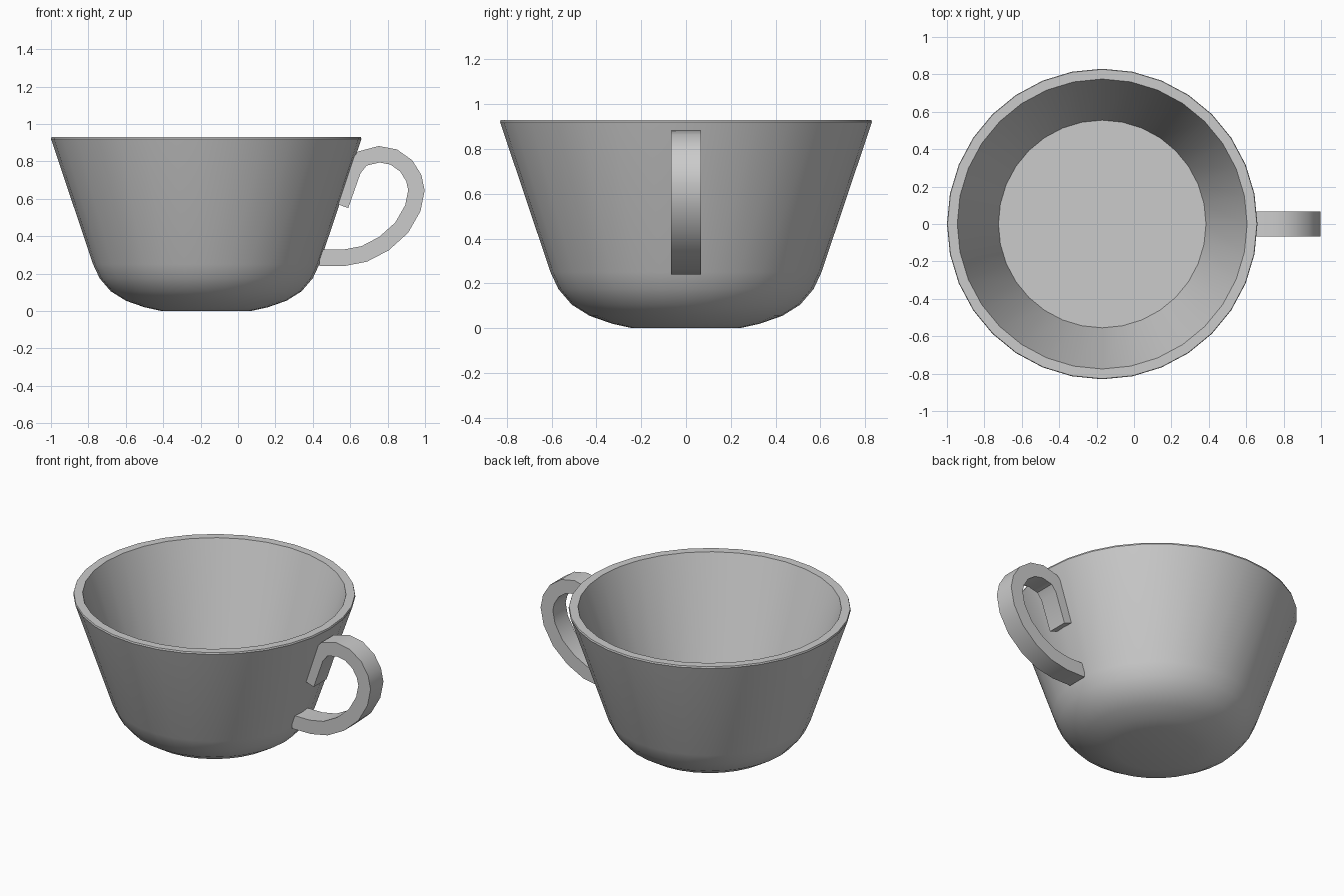
import bpy
import bmesh
from math import radians
from mathutils import Vector

cube = bpy.data.objects.get("Cube")
if cube:
    bpy.data.objects.remove(cube, do_unlink=True)

# One plain glaze colour
glaze = bpy.data.materials.new("light_grey_glaze")
glaze.use_nodes = True
colour = (0.6, 0.6, 0.6, 1)
glaze.diffuse_color = colour
glaze.node_tree.nodes["Principled BSDF"].inputs["Base Color"].default_value = colour


def finish(name, bm, location):
    """Turn a bmesh into a named object with smooth shading and sharp edges."""
    bmesh.ops.recalc_face_normals(bm, faces=bm.faces)
    mesh = bpy.data.meshes.new(name)
    bm.to_mesh(mesh)
    bm.free()
    mesh.materials.append(glaze)
    obj = bpy.data.objects.new(name, mesh)
    bpy.context.collection.objects.link(obj)
    obj.location = location
    bpy.ops.object.select_all(action="DESELECT")
    obj.select_set(True)
    bpy.context.view_layer.objects.active = obj
    bpy.ops.object.shade_smooth_by_angle(angle=radians(30))
    return obj


# Cup body: rounded base, flared wall, flat rim and flat inner floor
profile = [
    (0, 0), (0.24, 0), (0.33, 0.02), (0.43, 0.055), (0.51, 0.105),
    (0.57, 0.175), (0.605, 0.25), (0.83, 0.92), (0.827, 0.93),
    (0.775, 0.93), (0.555, 0.27), (0, 0.27),
]
bm = bmesh.new()
points = [bm.verts.new((radius, 0, height)) for radius, height in profile]
edges = [bm.edges.new(pair) for pair in zip(points, points[1:])]
bmesh.ops.spin(bm, geom=points + edges, cent=(0, 0, 0), axis=(0, 0, 1),
               angle=radians(360), steps=32, use_merge=True)
bmesh.ops.remove_doubles(bm, verts=bm.verts, dist=0.001)
finish("cup_body", bm, (-0.17, 0, 0))

# Handle: flat-sided strap swept along a path from the upper wall to the lower wall
path = [Vector(point) for point in (
    (0.548, 0.565), (0.615, 0.755), (0.665, 0.815), (0.755, 0.838),
    (0.833, 0.823), (0.9, 0.775), (0.94, 0.71), (0.954, 0.645),
    (0.935, 0.55), (0.875, 0.445), (0.78, 0.36), (0.675, 0.305),
    (0.565, 0.284), (0.435, 0.284),
)]
half_thick, half_wide = 0.044, 0.066
bm = bmesh.new()
sections = []
for index, centre in enumerate(path):
    before = path[max(index - 1, 0)]
    after = path[min(index + 1, len(path) - 1)]
    along = (after - before).normalized()
    offset = Vector((-along.y, along.x)) * half_thick
    inner, outer = centre - offset, centre + offset
    corners = ((inner, -half_wide), (outer, -half_wide),
               (outer, half_wide), (inner, half_wide))
    sections.append([bm.verts.new((p.x, y, p.y)) for p, y in corners])
for first, second in zip(sections, sections[1:]):
    for side in range(4):
        following = (side + 1) % 4
        bm.faces.new((first[side], first[following],
                      second[following], second[side]))
bm.faces.new(sections[0])
bm.faces.new(sections[-1])
finish("handle", bm, (0, 0, 0))
